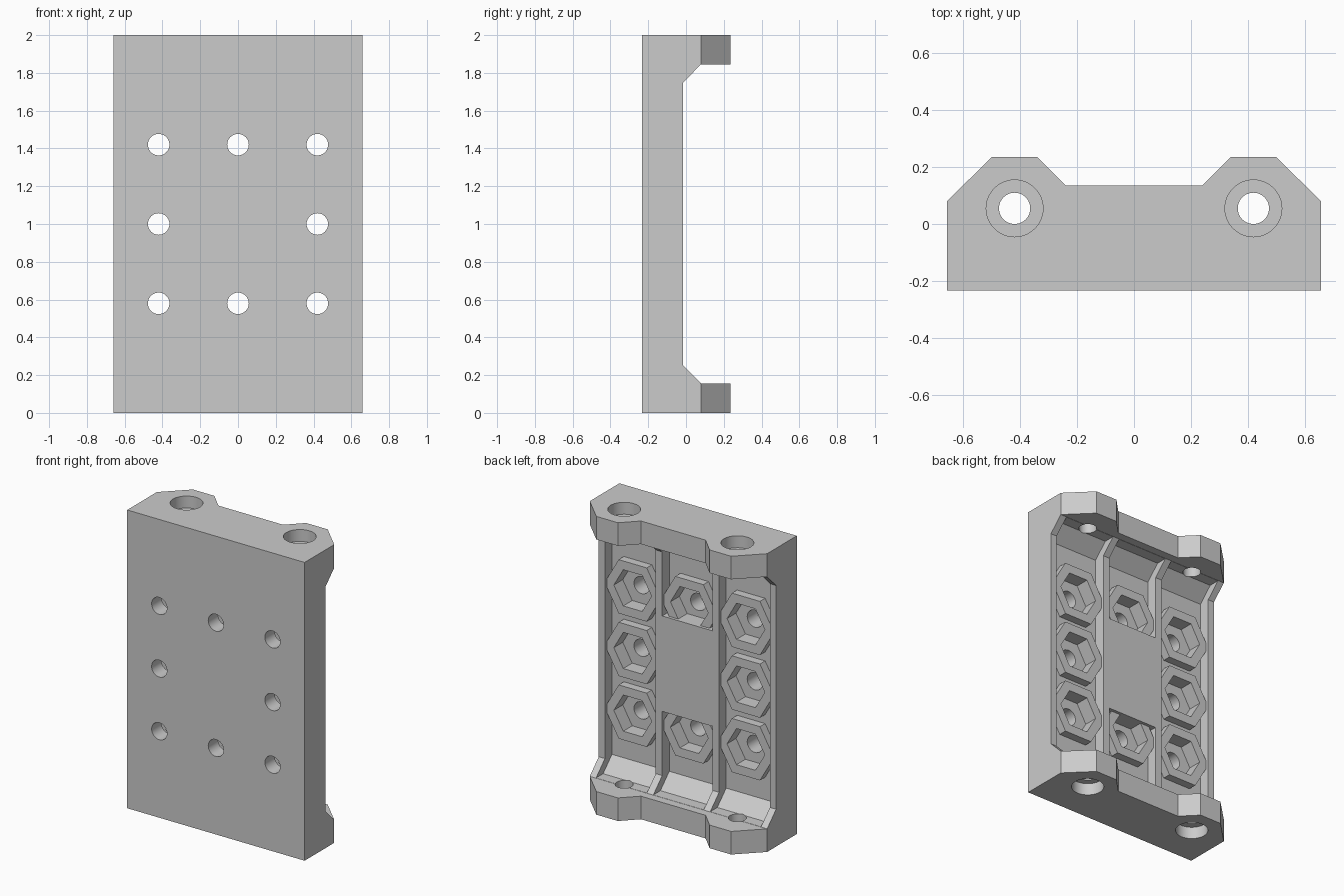
import bpy, bmesh, math
from mathutils import Vector

cube = bpy.data.objects.get("Cube")
if cube:
    bpy.data.objects.remove(cube, do_unlink=True)

grey = bpy.data.materials.new("plain grey")
grey.use_nodes = True
grey.diffuse_color = (0.6, 0.6, 0.6, 1)
grey.node_tree.nodes["Principled BSDF"].inputs["Base Color"].default_value = (0.6, 0.6, 0.6, 1)


def prism(name, ring, sweep):
    """Solid made by sweeping a closed ring of points along a vector."""
    bm = bmesh.new()
    face = bm.faces.new([bm.verts.new(p) for p in ring])
    swept = bmesh.ops.extrude_face_region(bm, geom=[face])["geom"]
    bmesh.ops.translate(bm, vec=Vector(sweep),
                        verts=[v for v in swept if isinstance(v, bmesh.types.BMVert)])
    bmesh.ops.recalc_face_normals(bm, faces=bm.faces)
    mesh = bpy.data.meshes.new(name)
    bm.to_mesh(mesh)
    bm.free()
    mesh.materials.append(grey)
    obj = bpy.data.objects.new(name, mesh)
    bpy.context.collection.objects.link(obj)
    return obj


def side_prism(name, profile, x0, x1):
    return prism(name, [(x0, y, z) for y, z in profile], (x1 - x0, 0, 0))


def bore(name, x, z, radius, sides, y0, y1):
    """Round or hexagonal prism running front to back."""
    angles = [2 * math.pi * i / sides for i in range(sides)]
    ring = [(x + radius * math.cos(a), y0, z + radius * math.sin(a)) for a in angles]
    return prism(name, ring, (0, y1 - y0, 0))


def upright(name, x, y, radius, z0, z1):
    angles = [2 * math.pi * i / 48 for i in range(48)]
    ring = [(x + radius * math.cos(a), y + radius * math.sin(a), z0) for a in angles]
    return prism(name, ring, (0, 0, z1 - z0))


def combine(target, tool, operation):
    mod = target.modifiers.new("cut", 'BOOLEAN')
    mod.operation, mod.solver, mod.object = operation, 'EXACT', tool
    bpy.context.view_layer.update()
    graph = bpy.context.evaluated_depsgraph_get()
    mesh = bpy.data.meshes.new_from_object(target.evaluated_get(graph))
    target.modifiers.clear()
    target.data = mesh
    bpy.data.objects.remove(tool, do_unlink=True)


def mirrored(half):
    """Complete a lower-half profile with its reflection about mid height."""
    return half + [(y, 2 - z) for y, z in reversed(half)]


# Bracket body: side profile trimmed by the lugged plan outline
body = side_prism("bracket_body", mirrored([(-0.235, 0), (0.4, 0), (0.4, 0.155),
                  (0.08, 0.155), (-0.015, 0.25)]), -0.8, 0.8)
half_plan = [(0.658, -0.234), (0.658, 0.08), (0.5, 0.236), (0.34, 0.236), (0.24, 0.135)]
plan = half_plan + [(-x, y) for x, y in reversed(half_plan)]
combine(body, prism("plan_trim", [(x, y, -0.2) for x, y in plan], (0, 0, 2.4)), 'INTERSECT')

# Three rear channels with sloped ends, leaving side walls and two ribs
channel = mirrored([(0.3, 0.156), (0.004, 0.156), (-0.09, 0.25)])
for x0, x1 in [(-0.612, -0.235), (-0.187, 0.187), (0.235, 0.612)]:
    combine(body, side_prism("channel_cut", channel, x0, x1), 'DIFFERENCE')

# Hexagonal nut bosses around the middle, each with a nut pocket and bolt hole
spots = [(x, z) for x in (-0.42, 0, 0.42) for z in (0.58, 1, 1.42) if (x, z) != (0, 1)]
for x, z in spots:
    combine(body, bore("nut_boss", x, z, 0.208, 6, -0.12, -0.035), 'UNION')
for x, z in spots:
    combine(body, bore("nut_pocket", x, z, 0.14, 6, -0.13, 0.05), 'DIFFERENCE')
    combine(body, bore("bolt_hole", x, z, 0.057, 32, -0.4, 0.05), 'DIFFERENCE')

# Lug holes with counterbores on the outer ends
for x in (-0.42, 0.42):
    combine(body, upright("lug_hole", x, 0.055, 0.055, -0.2, 2.2), 'DIFFERENCE')
    for z0, z1 in [(-0.2, 0.08), (1.92, 2.2)]:
        combine(body, upright("counterbore", x, 0.055, 0.1, z0, z1), 'DIFFERENCE')

# Raised panel between the ribs
side_prism("centre_panel", [(-0.14, 0.68), (-0.015, 0.68), (-0.015, 1.32), (-0.14, 1.32)],
           -0.187, 0.187)

# Smooth bores, crisp edges
bpy.ops.object.select_all(action='DESELECT')
body.select_set(True)
bpy.context.view_layer.objects.active = body
bpy.ops.object.shade_smooth_by_angle(angle=math.radians(25))
